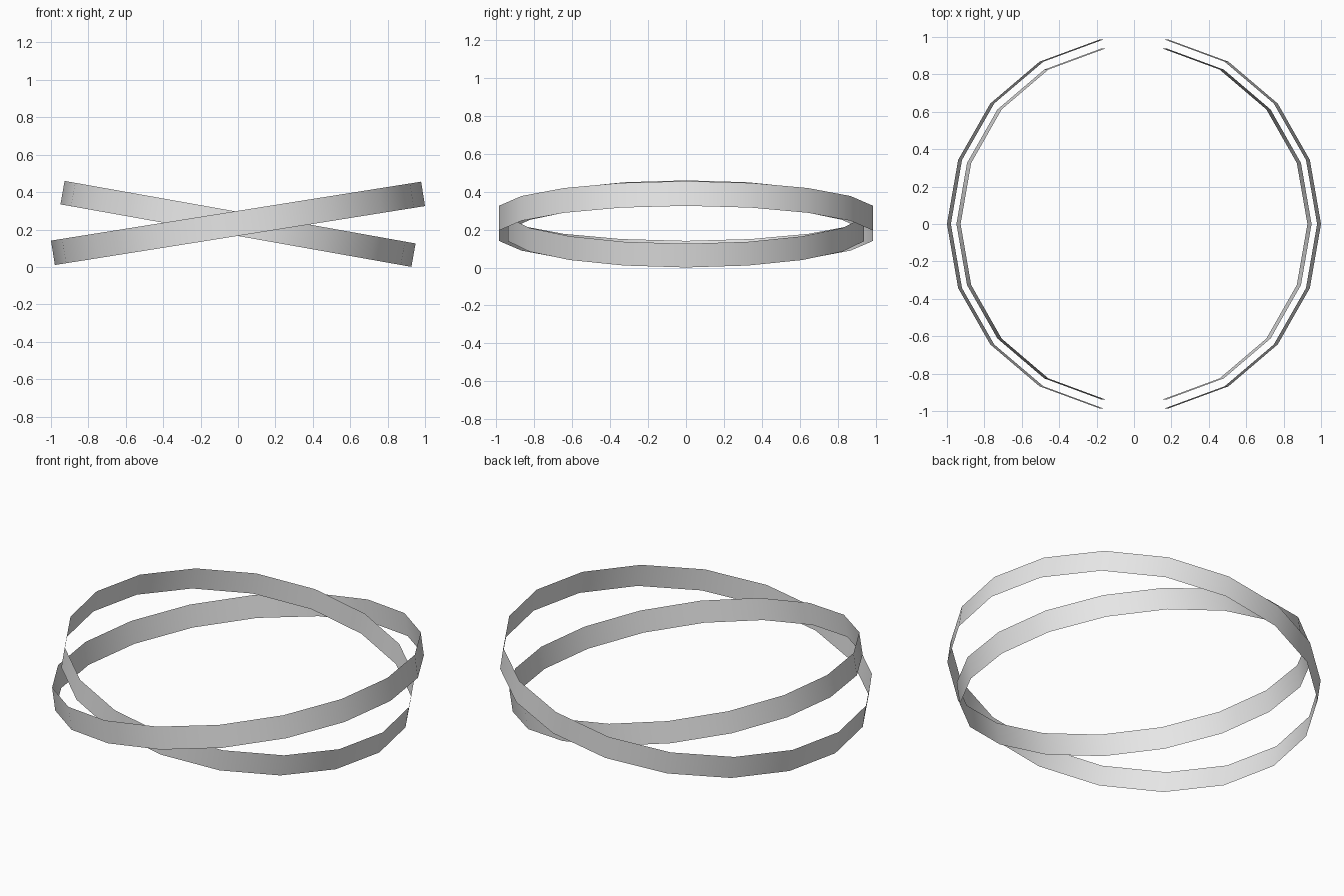
import bpy
from math import radians
from mathutils import Matrix

cube = bpy.data.objects.get("Cube")
if cube:
    bpy.data.objects.remove(cube, do_unlink=True)

# Single light grey finish
GREY = (0.8, 0.8, 0.8, 1.0)
grey = bpy.data.materials.new("light_grey")
grey.use_nodes = True
grey.diffuse_color = GREY
for node in grey.node_tree.nodes:
    if node.type == "BSDF_PRINCIPLED":
        node.inputs["Base Color"].default_value = GREY


def band(name, radius, height, tilt, z):
    """Open, paper-thin 18-sided ring tilted sideways about the y axis."""
    bpy.ops.mesh.primitive_cylinder_add(
        vertices=18, radius=radius, depth=height, end_fill_type="NOTHING")
    ob = bpy.context.object
    ob.name = name
    # Turn half a side so that corners lie on the x axis
    ob.data.transform(Matrix.Rotation(radians(10), 4, "Z"))
    ob.rotation_euler.y = radians(tilt)
    ob.location = (0, 0, z)
    ob.data.materials.append(grey)
    bpy.ops.object.shade_smooth_by_angle(angle=radians(40))
    return ob


# Two crossing rings, the smaller nested inside the larger
band("outer_ring", 1.002, 0.132, -9.05, 0.233)
band("inner_ring", 0.953, 0.127, 10.1, 0.23)
